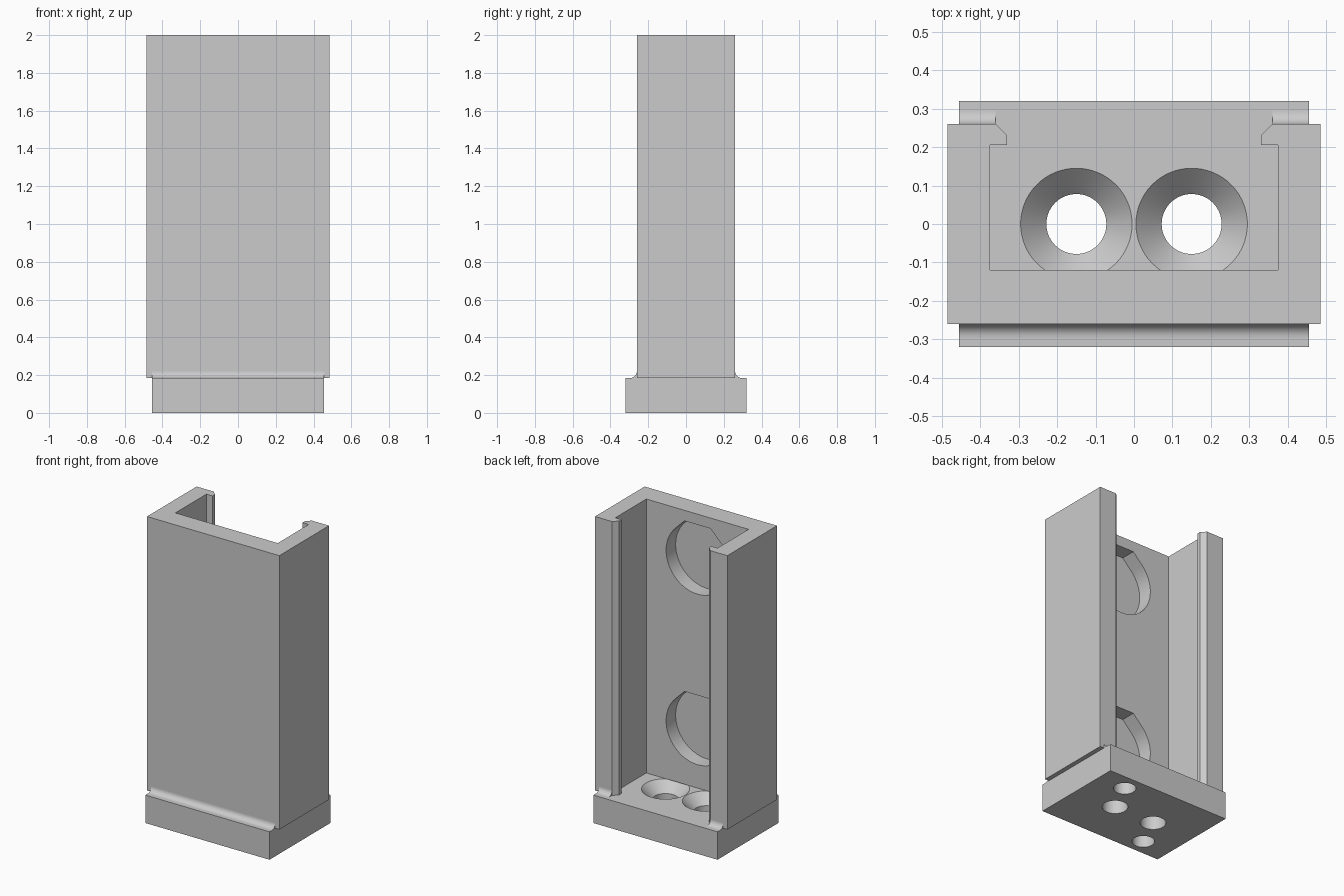
import bpy, bmesh, math
from mathutils import Vector

cube = bpy.data.objects.get("Cube")
if cube:
    bpy.data.objects.remove(cube, do_unlink=True)

grey = bpy.data.materials.new("plain grey")
grey.use_nodes = True
grey.diffuse_color = (0.6, 0.6, 0.6, 1)
grey.node_tree.nodes["Principled BSDF"].inputs["Base Color"].default_value = (0.6, 0.6, 0.6, 1)

BASE_TOP = 0.185
HALF_DEPTH = 0.26
BASE_X, BASE_Y = 0.455, 0.32
INNER_WALL = -0.12


def finish(name, bm):
    bmesh.ops.recalc_face_normals(bm, faces=bm.faces)
    mesh = bpy.data.meshes.new(name)
    bm.to_mesh(mesh)
    bm.free()
    mesh.materials.append(grey)
    obj = bpy.data.objects.new(name, mesh)
    bpy.context.collection.objects.link(obj)
    return obj


def prism(name, points, sweep):
    """Extrude a closed outline of 3D points along a vector."""
    bm = bmesh.new()
    face = bm.faces.new([bm.verts.new(p) for p in points])
    new = bmesh.ops.extrude_face_region(bm, geom=[face])["geom"]
    bmesh.ops.translate(bm, vec=Vector(sweep),
                        verts=[g for g in new if isinstance(g, bmesh.types.BMVert)])
    return finish(name, bm)


def lathe(name, profile, x, y, sides=64):
    """Solid of revolution about a vertical axis from (radius, z) points."""
    bm = bmesh.new()
    rings = [[bm.verts.new((x + r * math.cos(math.tau * i / sides),
                            y + r * math.sin(math.tau * i / sides), z))
              for i in range(sides)] for r, z in profile]
    for a, b in zip(rings, rings[1:]):
        for i in range(sides):
            j = (i + 1) % sides
            bm.faces.new((a[i], a[j], b[j], b[i]))
    bm.faces.new(rings[0])
    bm.faces.new(rings[-1])
    return finish(name, bm)


def select(obj):
    bpy.ops.object.select_all(action='DESELECT')
    obj.select_set(True)
    bpy.context.view_layer.objects.active = obj


def cut(obj, cutter):
    mod = obj.modifiers.new("cut", 'BOOLEAN')
    mod.operation, mod.solver, mod.object = 'DIFFERENCE', 'EXACT', cutter
    select(obj)
    bpy.ops.object.modifier_apply(modifier=mod.name)
    bpy.data.objects.remove(cutter, do_unlink=True)


def smooth(obj):
    select(obj)
    bpy.ops.object.shade_smooth_by_angle(angle=math.radians(30))


# Channel body: C-shaped section with retaining lips at the open back
half = [(0.485, -HALF_DEPTH), (0.485, HALF_DEPTH), (0.36, HALF_DEPTH), (0.33, 0.23),
        (0.33, 0.205), (0.375, 0.205), (0.375, INNER_WALL)]
section = half + [(-x, y) for x, y in reversed(half)]
body = prism("channel_body", [(x, y, BASE_TOP) for x, y in section], (0, 0, 2 - BASE_TOP))

# Round recesses with a flattened, sloped top in the inner front wall
R = 0.23
flat = R * math.tan(math.pi / 8)
for zc in (0.57, 1.70):
    arc = [math.radians(135 + 270 * i / 48) for i in range(49)]
    outline = [(R * math.cos(a), R * math.sin(a)) for a in arc] + [(flat, R), (-flat, R)]
    cut(body, prism("recess_cutter", [(x, INNER_WALL - 0.1, zc + z) for x, z in outline],
                    (0, 0.15, 0)))
smooth(body)

# Foot block
base = prism("base_block", [(sx * BASE_X, sy * BASE_Y, 0) for sx, sy in
                            ((-1, -1), (1, -1), (1, 1), (-1, 1))], (0, 0, BASE_TOP))
for s in (-1, 1):
    # countersunk through hole
    cut(base, lathe("screw_cutter", [(0.078, -0.05), (0.078, 0.118),
                                     (0.145, BASE_TOP), (0.145, 0.25)], s * 0.15, 0))
    # blind hole in the underside
    cut(base, lathe("pin_cutter", [(0.068, -0.05), (0.068, 0.11)], s * 0.25, s * 0.21))
smooth(base)


# Concave fillets where the body meets the foot
def fillet(name, x0, x1, side, r=0.035):
    curve = [(r - r * math.sin(a), r - r * math.cos(a))
             for a in (math.pi / 2 * i / 10 for i in range(11))]
    outline = [(0, 0)] + curve
    obj = prism(name, [(x0, side * (HALF_DEPTH + d), BASE_TOP + h) for d, h in outline],
                (x1 - x0, 0, 0))
    smooth(obj)


fillet("front_fillet", -BASE_X, BASE_X, -1)
fillet("back_left_fillet", 0.36, BASE_X, 1)
fillet("back_right_fillet", -BASE_X, -0.36, 1)
